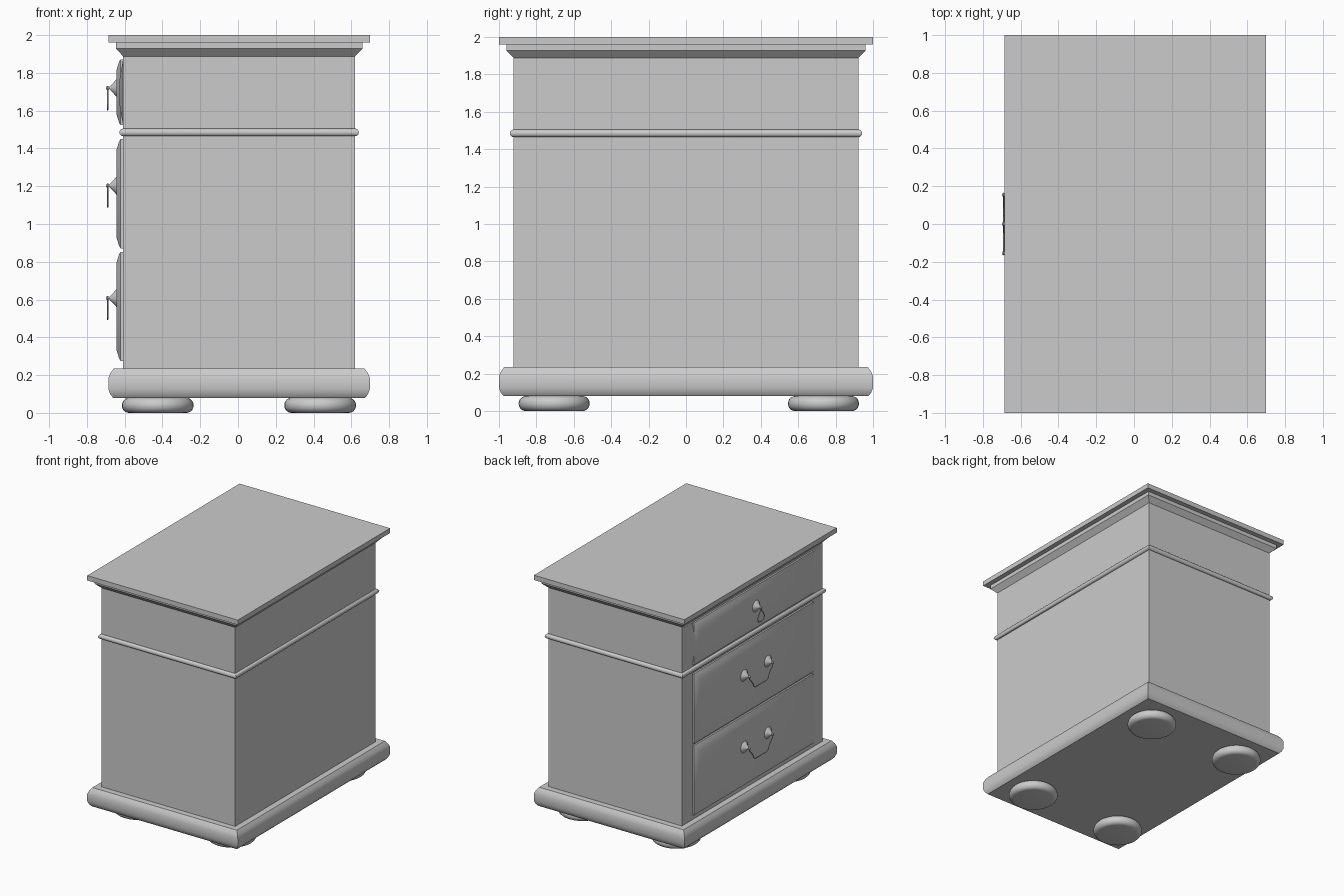
import bpy, bmesh, math
from mathutils import Matrix, Vector

if "Cube" in bpy.data.objects:
    bpy.data.objects.remove(bpy.data.objects["Cube"])

grey = bpy.data.materials.new("plain grey")
grey.diffuse_color = (0.6, 0.6, 0.6, 1)
grey.use_nodes = True
grey.node_tree.nodes["Principled BSDF"].inputs["Base Color"].default_value = grey.diffuse_color


def finish(name, bm, angle=30):
    bmesh.ops.recalc_face_normals(bm, faces=bm.faces)
    me = bpy.data.meshes.new(name)
    bm.to_mesh(me)
    bm.free()
    me.materials.append(grey)
    ob = bpy.data.objects.new(name, me)
    bpy.context.collection.objects.link(ob)
    bpy.ops.object.select_all(action='DESELECT')
    bpy.context.view_layer.objects.active = ob
    ob.select_set(True)
    bpy.ops.object.shade_smooth_by_angle(angle=math.radians(angle))
    return ob


def stack(name, centre, half, rings, sideways=False, angle=30):
    """Stack of rectangles; each ring is (outset, height). Sideways stacks grow along x."""
    bm = bmesh.new()
    loops = []
    for out, h in rings:
        loop = []
        for su, sv in ((-1, -1), (1, -1), (1, 1), (-1, 1)):
            u = centre[0] + su * (half[0] + out)
            v = centre[1] + sv * (half[1] + out)
            loop.append(bm.verts.new((h, u, v) if sideways else (u, v, h)))
        loops.append(loop)
    for a, b in zip(loops, loops[1:]):
        for i in range(4):
            j = (i + 1) % 4
            bm.faces.new((a[i], a[j], b[j], b[i]))
    bm.faces.new(loops[0])
    bm.faces.new(loops[-1])
    return finish(name, bm, angle)


def turned(name, profile, matrix, seg=32):
    """Lathe a (radius, height) profile around z, then place it."""
    bm = bmesh.new()
    vs = [bm.verts.new((r, 0, h)) for r, h in profile]
    es = [bm.edges.new(p) for p in zip(vs, vs[1:])]
    bmesh.ops.spin(bm, geom=vs + es, cent=(0, 0, 0), axis=(0, 0, 1),
                   angle=math.tau, steps=seg, use_duplicate=False)
    bmesh.ops.remove_doubles(bm, verts=bm.verts, dist=1e-5)
    bm.transform(matrix)
    return finish(name, bm, 40)


def wire(name, points, radius=0.004):
    """Thin round rod bent through the points."""
    cu = bpy.data.curves.new(name, 'CURVE')
    cu.dimensions = '3D'
    cu.bevel_depth = radius
    cu.bevel_resolution = 1
    sp = cu.splines.new('POLY')
    sp.points.add(len(points) - 1)
    for p, co in zip(sp.points, points):
        p.co = (*co, 1)
    cu.materials.append(grey)
    ob = bpy.data.objects.new(name, cu)
    bpy.context.collection.objects.link(ob)


CX = 0.006  # carcass centre in x

# Carcass, cornice and top
stack("carcass", (CX, 0), (0.614, 0.922), [(0, 0.2), (0, 1.93)])
stack("cornice", (CX, 0), (0.614, 0.922), [(0, 1.888), (0.038, 1.928), (0.038, 1.96)], angle=20)
stack("top_board", (CX, 0), (0.692, 1.0), [(0, 1.96), (0, 2.0)])

# Rounded plinth
stack("plinth", (CX, 0), (0.692, 1.0),
      [(-0.025, 0.08), (-0.01, 0.098), (0, 0.125), (0, 0.185), (-0.01, 0.21), (-0.028, 0.235)])

# Half-round bead around the carcass
bead = [(0.02 * math.sin(math.pi * i / 8), 1.485 - 0.02 * math.cos(math.pi * i / 8)) for i in range(9)]
stack("bead", (CX, 0), (0.614, 0.922), bead, angle=40)

# Bun feet
bun = [(0, 0)] + [(0.152 + 0.038 * math.cos(a), 0.04 + 0.04 * math.sin(a))
                  for a in (math.pi * (i / 10 - 0.5) for i in range(11))] + [(0, 0.08)]
for x in (-0.425, 0.435):
    for y in (-0.705, 0.735):
        turned("bun_foot", bun, Matrix.Translation((x, y, 0)))

# Raised panel behind the top drawer
stack("top_drawer_backing", (0, 1.697), (0.915, 0.172), [(0, -0.6), (0, -0.609), (-0.11, -0.628)], True)

# Drawer fronts with shallow bevels, and their pulls
knob = [(0, 0), (0.05, 0), (0.047, 0.006), (0.03, 0.02), (0.014, 0.036), (0.006, 0.044),
        (0.010, 0.048), (0.011, 0.053), (0.007, 0.060), (0, 0.062)]
facing = Matrix.Rotation(-math.pi / 2, 4, 'Y')
TIP = -0.69
for name, z0, z1, kz, ys in (("bottom", 0.275, 0.853, 0.608, (-0.155, 0.155)),
                             ("middle", 0.87, 1.45, 1.203, (-0.155, 0.155)),
                             ("top", 1.523, 1.872, 1.72, (0,))):
    stack(name + "_drawer", (0, (z0 + z1) / 2), (0.785, (z1 - z0) / 2),
          [(0, -0.6), (0, -0.622), (-0.015, -0.63), (-0.06, -0.644)], True, 40)
    for y in ys:
        turned(name + "_knob", knob, Matrix.Translation((-0.638, y, kz)) @ facing, 20)
    if len(ys) == 2:
        # Swinging bail handle
        half = [(0.155, 0), (0.15, -0.025), (0.125, -0.05), (0.105, -0.075), (0.095, -0.1), (0.075, -0.113)]
    else:
        # Teardrop ring pull
        half = [(0, 0), (0.012, -0.03), (0.035, -0.06), (0.045, -0.085), (0.032, -0.108), (0.0, -0.116)]
    path = half + [(-y, z) for y, z in reversed(half)]
    wire(name + "_pull", [(TIP, y, kz + z) for y, z in path])
